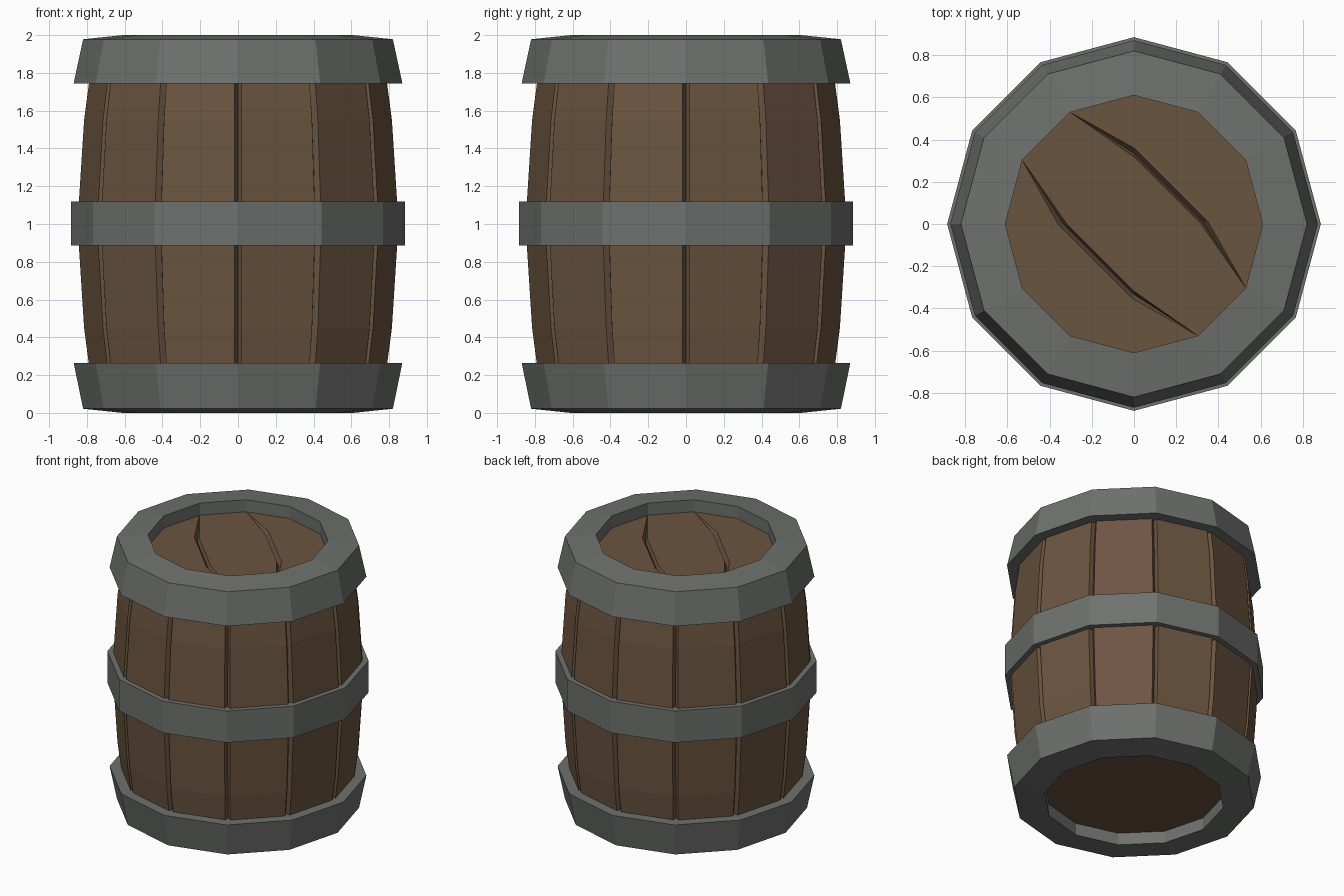
import bpy, bmesh, math

if "Cube" in bpy.data.objects:
    bpy.data.objects.remove(bpy.data.objects["Cube"])

SIDES = 12


def material(name, rgb):
    m = bpy.data.materials.new(name)
    m.diffuse_color = (*rgb, 1)
    m.use_nodes = True
    m.node_tree.nodes["Principled BSDF"].inputs["Base Color"].default_value = m.diffuse_color
    return m


METAL = material("grey iron", (0.155, 0.165, 0.155))
WOOD = material("brown wood", (0.147, 0.09, 0.05))
WOOD_RED = material("reddish wood", (0.16, 0.09, 0.058))


def polar(r, deg, z):
    a = math.radians(deg)
    return (r * math.cos(a), r * math.sin(a), z)


def make(name, bm, *mats):
    bmesh.ops.recalc_face_normals(bm, faces=bm.faces)
    me = bpy.data.meshes.new(name)
    bm.to_mesh(me)
    bm.free()
    for m in mats:
        me.materials.append(m)
    ob = bpy.data.objects.new(name, me)
    bpy.context.collection.objects.link(ob)
    return ob


def hoop(name, profile):
    """Closed (radius, z) profile swept round the barrel in flat facets."""
    bm = bmesh.new()
    rings = [[bm.verts.new(polar(r, i * 360 / SIDES, z)) for r, z in profile]
             for i in range(SIDES)]
    n = len(profile)
    for i in range(SIDES):
        a, b = rings[i], rings[(i + 1) % SIDES]
        for j in range(n):
            k = (j + 1) % n
            bm.faces.new((a[j], b[j], b[k], a[k]))
    return make(name, bm, METAL)


# Iron hoops: top rim, bottom rim, middle band
rim = [(0.61, 1.88), (0.61, 2.0), (0.82, 1.978), (0.87, 1.745), (0.76, 1.745)]
hoop("top_rim", rim)
hoop("bottom_rim", [(r, 2.0 - z + (0.01 if 1.7 < z < 1.8 else 0)) for r, z in rim])
hoop("middle_band", [(0.885, 0.885), (0.885, 1.12), (0.80, 1.12), (0.80, 0.885)])

# Staves: bulging wall with a V groove at each corner
levels = [(0.07, 0.755), (0.26, 0.79), (0.45, 0.815), (0.89, 0.843),
          (1.11, 0.843), (1.55, 0.815), (1.74, 0.79), (1.93, 0.755)]
bm = bmesh.new()
rows = []
for z, r in levels:
    row = []
    for i in range(SIDES):
        c = i * 360 / SIDES
        row += [bm.verts.new(polar(r - 0.03, c, z)),
                bm.verts.new(polar(r, c + 1.25, z)),
                bm.verts.new(polar(r, c + 360 / SIDES - 1.25, z))]
    rows.append(row)
for lo, hi in zip(rows, rows[1:]):
    n = len(lo)
    for j in range(n):
        k = (j + 1) % n
        f = bm.faces.new((lo[j], lo[k], hi[k], hi[j]))
        f.material_index = 1 if j == 4 else 0   # one reddish stave
make("staves", bm, WOOD, WOOD_RED)

# Lid: three planks split by two bent V grooves that taper to the edge
LID_Z, R = 1.91, 0.615
bm = bmesh.new()
edge = [bm.verts.new(polar(R, i * 30, LID_Z)) for i in range(SIDES)]


def groove(start, end, flip):
    def v(x, y, z):
        return bm.verts.new((-y, -x, z) if flip else (x, y, z))
    outer = [v(0.0, 0.36, LID_Z), v(0.35, 0.012, LID_Z)]
    inner = [v(0.0, 0.318, LID_Z), v(0.318, 0.0, LID_Z)]
    low = [v(0.0, 0.335, LID_Z - 0.035), v(0.33, 0.005, LID_Z - 0.035)]
    for s in (outer, inner):
        bm.faces.new((start, s[0], low[0]))
        bm.faces.new((s[0], s[1], low[1], low[0]))
        bm.faces.new((s[1], end, low[1]))
    return outer, inner


o1, i1 = groove(edge[4], edge[11], False)
o2, i2 = groove(edge[5], edge[10], True)
bm.faces.new([edge[11], edge[0], edge[1], edge[2], edge[3], edge[4]] + o1)
bm.faces.new([edge[5], edge[6], edge[7], edge[8], edge[9], edge[10]] + o2[::-1])
bm.faces.new([edge[4], edge[5]] + i2 + [edge[10], edge[11]] + i1[::-1])
bmesh.ops.triangulate(bm, faces=[f for f in bm.faces if len(f.verts) > 4])
lid = make("lid", bm, WOOD)
if sum(p.normal.z * p.area for p in lid.data.polygons) < 0:
    lid.data.flip_normals()

# Plain bottom board
bm = bmesh.new()
bm.faces.new([bm.verts.new(polar(R, -i * 30, 0.09)) for i in range(SIDES)])
board = make("bottom_board", bm, WOOD)
if board.data.polygons[0].normal.z > 0:
    board.data.flip_normals()
